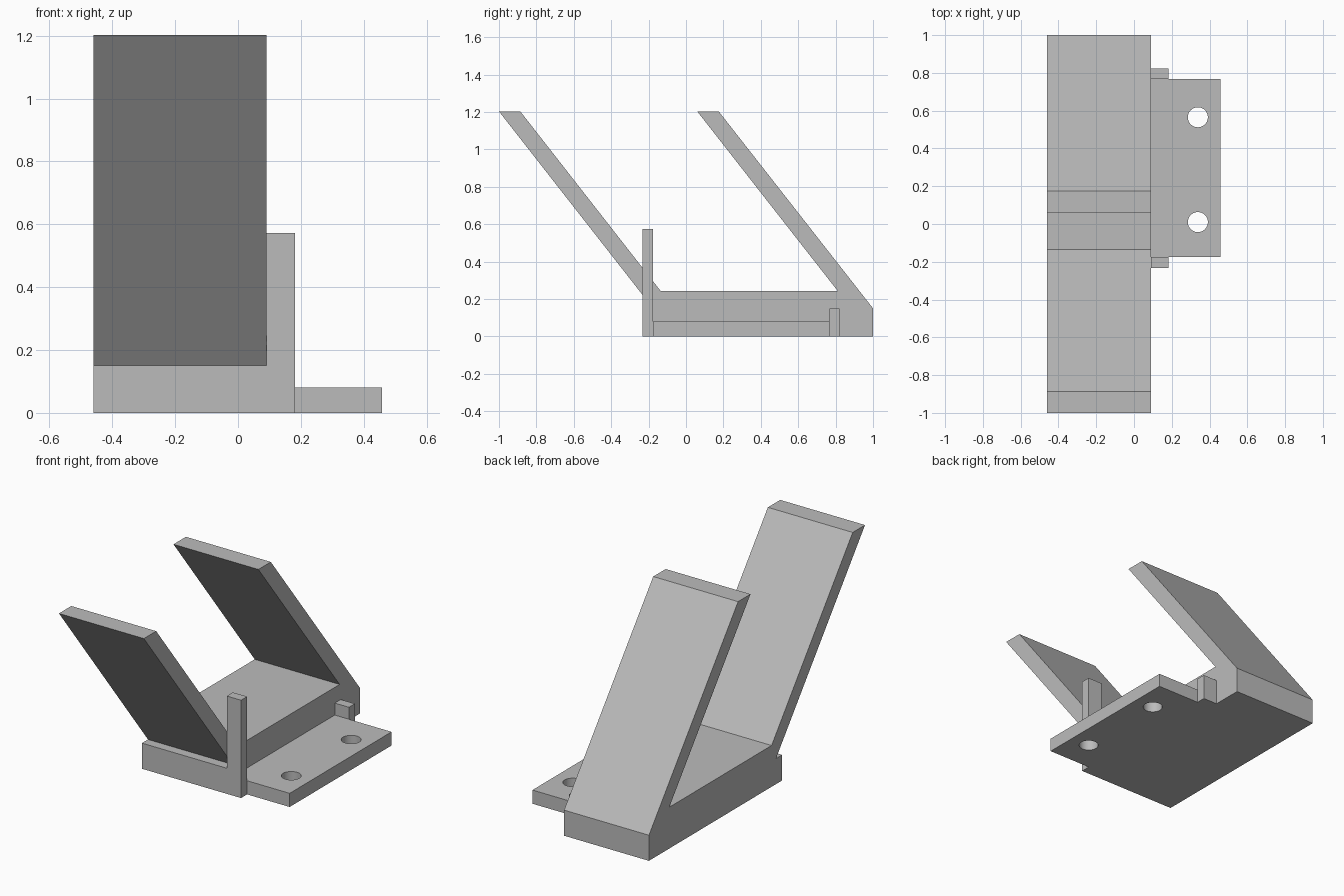
import bpy
import bmesh
from mathutils import Vector

cube = bpy.data.objects.get("Cube")
if cube:
    bpy.data.objects.remove(cube, do_unlink=True)

grey = bpy.data.materials.new("light_grey")
grey.use_nodes = True
colour = (0.5, 0.5, 0.5, 1)
grey.diffuse_color = colour
grey.node_tree.nodes["Principled BSDF"].inputs["Base Color"].default_value = colour


def extrude_profile(name, points, offset):
    """Extrude a closed 3D outline along an offset into a solid."""
    bm = bmesh.new()
    face = bm.faces.new([bm.verts.new(p) for p in points])
    result = bmesh.ops.extrude_face_region(bm, geom=[face], use_keep_orig=True)
    moved = [g for g in result["geom"] if isinstance(g, bmesh.types.BMVert)]
    bmesh.ops.translate(bm, verts=moved, vec=Vector(offset))
    bmesh.ops.recalc_face_normals(bm, faces=bm.faces)
    mesh = bpy.data.meshes.new(name)
    bm.to_mesh(mesh)
    bm.free()
    mesh.materials.append(grey)
    obj = bpy.data.objects.new(name, mesh)
    bpy.context.collection.objects.link(obj)
    return obj


def box(name, x0, x1, y0, y1, height):
    outline = [(x0, y0, 0), (x1, y0, 0), (x1, y1, 0), (x0, y1, 0)]
    return extrude_profile(name, outline, (0, 0, height))


LEFT, RIGHT = 0.09, -0.46      # sides of the main body
POST = 0.182                   # outer side of the posts
FRONT, WALL = -0.232, -0.176   # front wall thickness
BACK = 0.767                   # rear edge of the mounting plate
TOP, LEDGE = 1.203, 0.15

# Base block with two forward-leaning arms
side = [(WALL, 0), (1, 0), (1, LEDGE), (0.175, TOP), (0.06, TOP),
        (0.812, 0.242), (-0.135, 0.242), (-0.886, TOP), (-1, TOP), (WALL, LEDGE)]
extrude_profile("cradle_body", [(RIGHT, y, z) for y, z in side], (LEFT - RIGHT, 0, 0))

# Low front wall rising into a tall post
wall = [(RIGHT, 0), (POST, 0), (POST, 0.573), (LEFT, 0.573), (LEFT, LEDGE), (RIGHT, LEDGE)]
extrude_profile("front_wall_and_post", [(x, FRONT, z) for x, z in wall], (0, WALL - FRONT, 0))

# Short rear post
box("rear_post", LEFT, POST, BACK, 0.822, LEDGE)

# Mounting plate with two screw holes
plate = box("mounting_plate", LEFT, 0.458, WALL, BACK, 0.08)
for i, y in enumerate((0.01, 0.565)):
    bpy.ops.mesh.primitive_cylinder_add(vertices=48, radius=0.053, depth=0.4,
                                        location=(0.338, y, 0.04))
    cutter = bpy.context.object
    cutter.name = f"screw_hole_cutter_{i + 1}"
    cutter.data.materials.append(grey)
    cutter.hide_render = True
    cutter.hide_viewport = True
    cut = plate.modifiers.new("screw_hole", "BOOLEAN")
    cut.operation = "DIFFERENCE"
    cut.solver = "EXACT"
    cut.object = cutter

# Smooth the hole walls while keeping every edge crisp
bpy.ops.object.select_all(action="DESELECT")
plate.select_set(True)
bpy.context.view_layer.objects.active = plate
for modifier in list(plate.modifiers):
    bpy.ops.object.modifier_apply(modifier=modifier.name)
bpy.ops.object.shade_smooth_by_angle()
for obj in list(bpy.data.objects):
    if obj.name.startswith("screw_hole_cutter"):
        bpy.data.objects.remove(obj, do_unlink=True)
